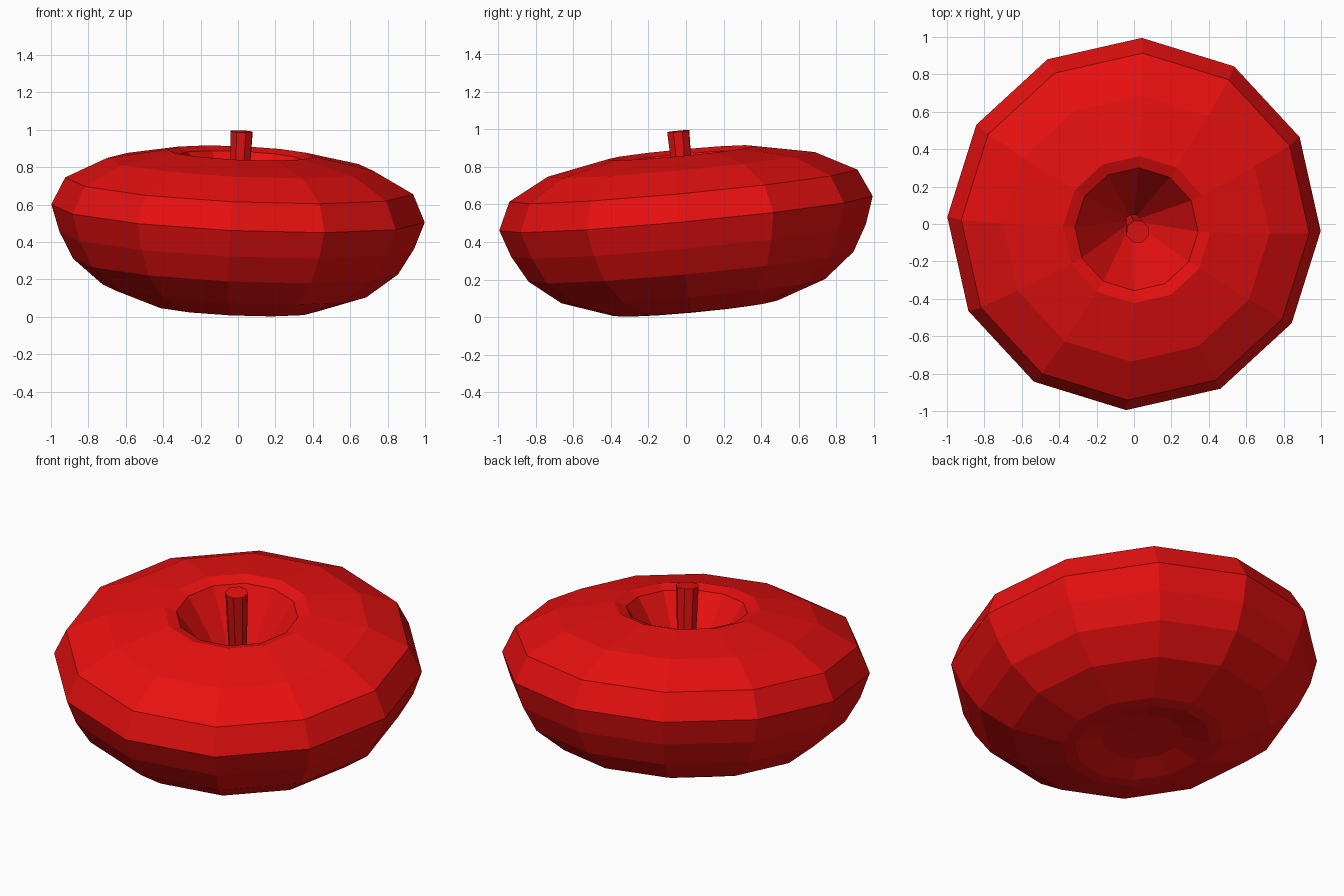
import bpy, bmesh, math
from mathutils import Vector, Matrix

if "Cube" in bpy.data.objects:
    bpy.data.objects.remove(bpy.data.objects["Cube"])

# Shared lean of the fruit and its stem
axis = Vector((0.045, -0.094, 1)).normalized()
tilt = (Matrix.Translation((0, 0, 0.553))
        @ Vector((0, 0, 1)).rotation_difference(axis).to_matrix().to_4x4())

red = bpy.data.materials.new("red_skin")
red.diffuse_color = (0.8, 0.005, 0.005, 1)
red.use_nodes = True
red.node_tree.nodes["Principled BSDF"].inputs["Base Color"].default_value = red.diffuse_color


def lathe(name, profile, sides, twist):
    """Spin an (radius, height) profile that starts and ends on the axis."""
    bm = bmesh.new()
    rings = []
    for r, h in profile:
        count = 1 if r == 0 else sides
        rings.append([bm.verts.new((r * math.cos(twist + math.tau * i / sides),
                                    r * math.sin(twist + math.tau * i / sides), h))
                      for i in range(count)])
    for a, b in zip(rings, rings[1:]):
        for i in range(sides):
            j = (i + 1) % sides
            quad = [a[i % len(a)], a[j % len(a)], b[j % len(b)], b[i % len(b)]]
            bm.faces.new(list(dict.fromkeys(quad)))
    bmesh.ops.recalc_face_normals(bm, faces=bm.faces)
    bm.transform(tilt)
    mesh = bpy.data.meshes.new(name)
    bm.to_mesh(mesh)
    bm.free()
    mesh.materials.append(red)
    obj = bpy.data.objects.new(name, mesh)
    bpy.context.collection.objects.link(obj)
    return obj


# Fruit body: shallow dimple below, deep conical hollow above
body = [(0, -0.465), (0.22, -0.475), (0.37, -0.514), (0.442, -0.508),
        (0.706, -0.417), (0.87, -0.286), (0.95, -0.145), (1.0, 0),
        (0.932, 0.148), (0.715, 0.262), (0.395, 0.324), (0.33, 0.302),
        (0, -0.18)]
lathe("fruit_body", body, 12, math.radians(-2.3))

# Stem standing in the hollow, slightly wider at the top
lathe("stem", [(0, -0.12), (0.043, -0.12), (0.063, 0.44), (0, 0.44)], 8,
      math.radians(20))
